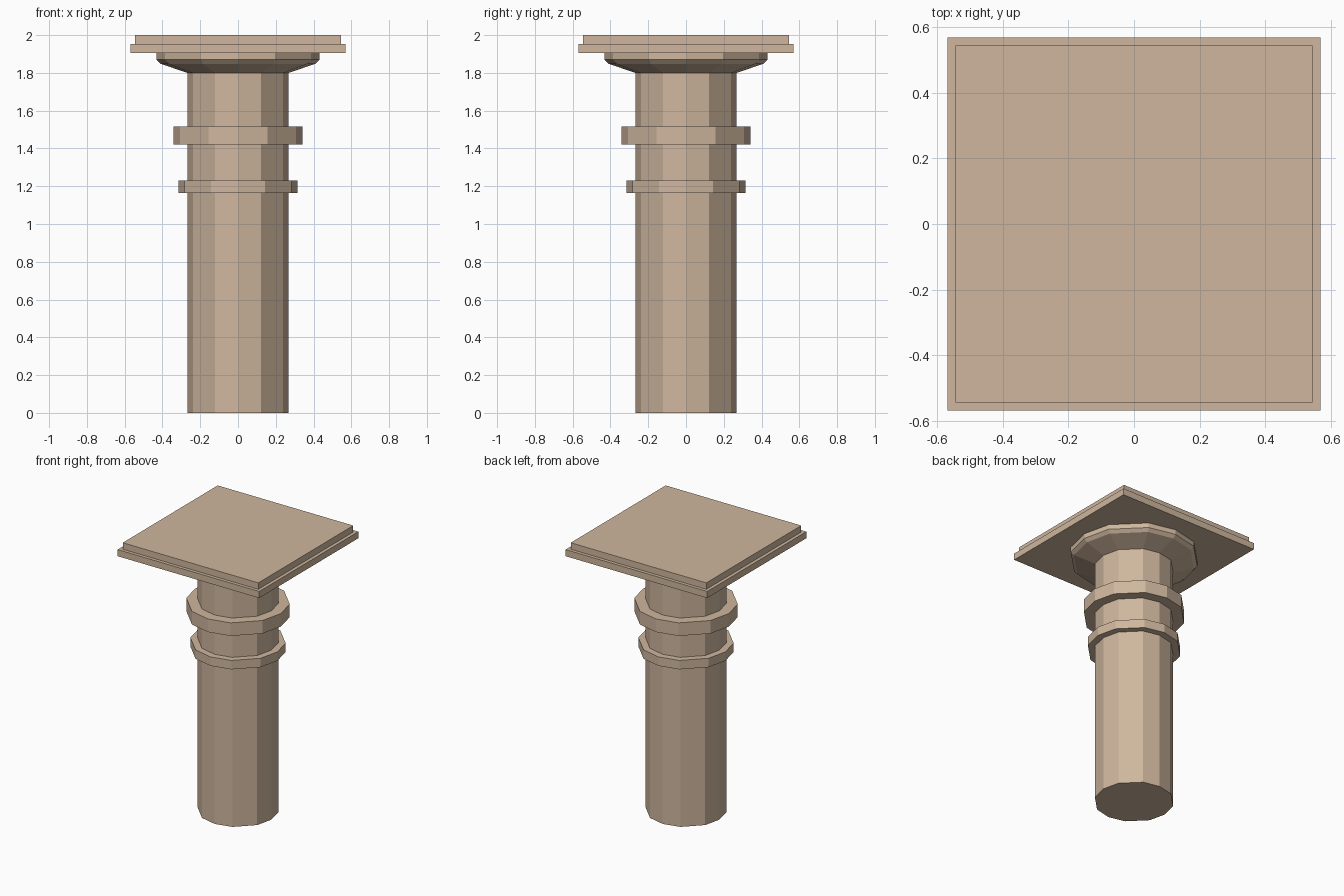
import bpy, bmesh

if "Cube" in bpy.data.objects:
    bpy.data.objects.remove(bpy.data.objects["Cube"])

stone = bpy.data.materials.new("tan_stone")
stone.diffuse_color = (0.62, 0.47, 0.34, 1)
stone.use_nodes = True
stone.node_tree.nodes["Principled BSDF"].inputs["Base Color"].default_value = stone.diffuse_color

# Slightly uneven twelve-sided outline with unit radius
QUARTER = [(1, 0), (0.895, 0.455), (0.455, 0.895)]


def outline():
    pts, ring = list(QUARTER), []
    for _ in range(4):
        ring += pts
        pts = [(-y, x) for x, y in pts]
    return ring


SQUARE = [(1, 1), (-1, 1), (-1, -1), (1, -1)]


def stack(name, shape, profile):
    """Closed solid made by scaling a shape along a (radius, height) profile."""
    bm = bmesh.new()
    rings = [[bm.verts.new((r * x, r * y, z)) for x, y in shape] for r, z in profile]
    n = len(shape)
    for a, b in zip(rings, rings[1:]):
        for i in range(n):
            j = (i + 1) % n
            bm.faces.new((a[i], a[j], b[j], b[i]))
    bm.faces.new(rings[0][::-1])
    bm.faces.new(rings[-1])
    mesh = bpy.data.meshes.new(name)
    bm.to_mesh(mesh)
    bm.free()
    mesh.materials.append(stone)
    ob = bpy.data.objects.new(name, mesh)
    bpy.context.collection.objects.link(ob)
    return ob


ring = outline()

# Shaft with its two raised bands and flared capital
stack("shaft", ring, [(0.267, 0), (0.267, 1.81)])
stack("lower_band", ring, [(0.315, 1.165), (0.315, 1.23)])
stack("upper_band", ring, [(0.342, 1.42), (0.342, 1.515)])
stack("capital", ring, [(0.267, 1.80), (0.41, 1.848), (0.432, 1.87), (0.432, 1.905)])

# Stepped square slab on top
stack("top_slab", SQUARE, [(0.568, 1.905), (0.568, 1.953),
                           (0.544, 1.953), (0.544, 2.0)])
